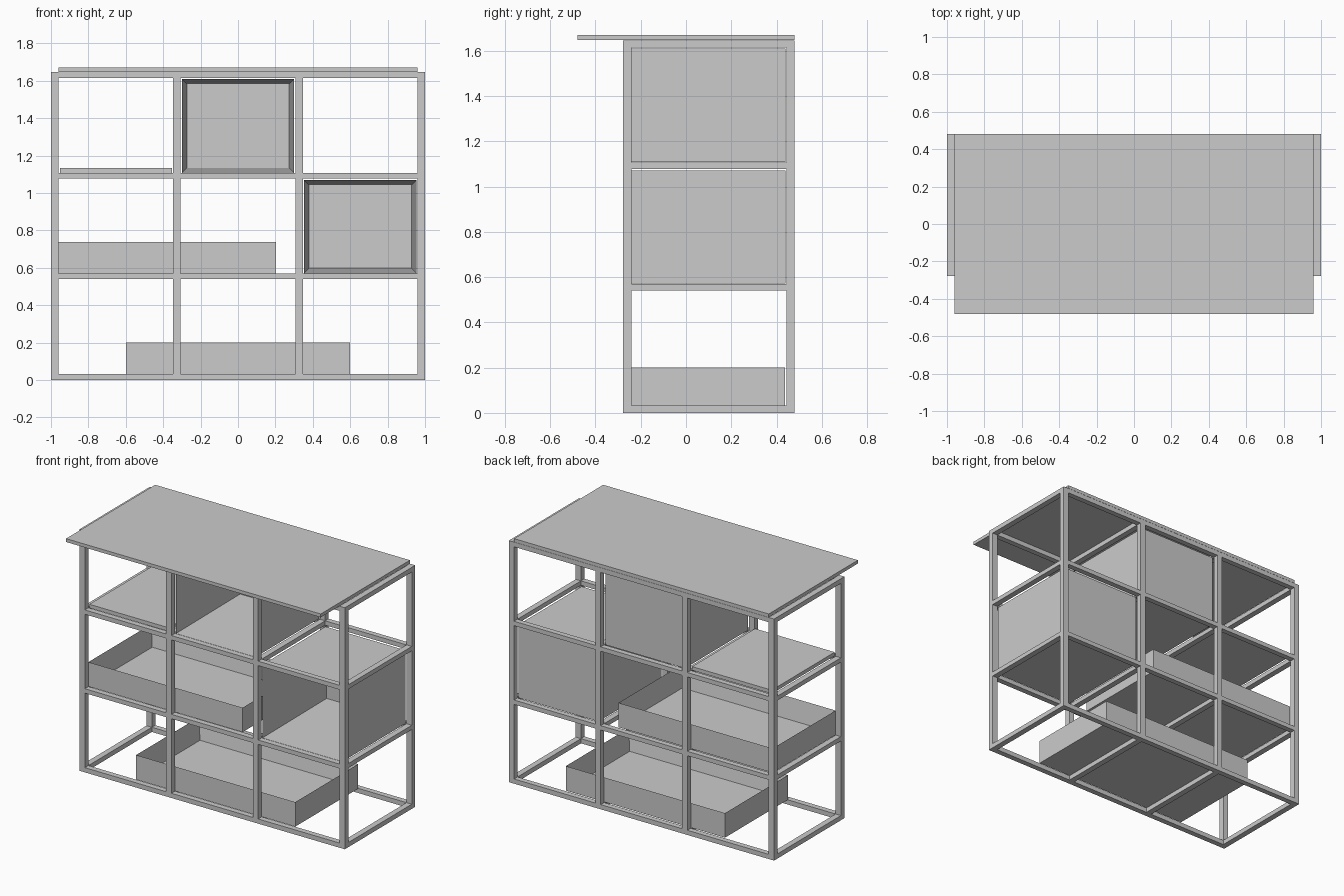
import bpy, bmesh

if "Cube" in bpy.data.objects:
    bpy.data.objects.remove(bpy.data.objects["Cube"])

Y0, Y1 = -0.278, 0.48          # frame depth
YI0, YI1 = -0.24, 0.443        # inside faces of the posts
POSTS = [(-1, -0.96), (-0.347, -0.307), (0.307, 0.347), (0.96, 1)]
LEVELS = [(0, 0.032), (0.54, 0.57), (1.077, 1.107), (1.614, 1.646)]


def box(name, x, y, z):
    """Axis-aligned block from (min, max) ranges."""
    bm = bmesh.new()
    bmesh.ops.create_cube(bm, size=1)
    for v in bm.verts:
        v.co = [r[0] if c < 0 else r[1] for c, r in zip(v.co, (x, y, z))]
    me = bpy.data.meshes.new(name)
    bm.to_mesh(me)
    bm.free()
    ob = bpy.data.objects.new(name, me)
    bpy.context.collection.objects.link(ob)
    return ob


def open_box(name, x, y, z, axis, wall):
    """Hollow container: axis 'y' opens to the front, 'z' opens upward."""
    bm = bmesh.new()
    bmesh.ops.create_cube(bm, size=1)
    i, sign = (1, -1) if axis == 'y' else (2, 1)
    lid = [f for f in bm.faces if f.normal[i] * sign > 0.9]
    for v in bm.verts:
        v.co = [r[0] if c < 0 else r[1] for c, r in zip(v.co, (x, y, z))]
    # inset the open side and push it inward to make walls
    bmesh.ops.inset_region(bm, faces=lid, thickness=wall, use_even_offset=True)
    span = (y, z)[i - 1]
    for v in lid[0].verts:
        v.co[i] -= sign * (span[1] - span[0] - wall)
    bmesh.ops.recalc_face_normals(bm, faces=bm.faces)
    me = bpy.data.meshes.new(name)
    bm.to_mesh(me)
    bm.free()
    ob = bpy.data.objects.new(name, me)
    bpy.context.collection.objects.link(ob)
    return ob


# Frame: posts, long rails and depth rails
for side, y in (("front", (Y0, YI0)), ("back", (YI1, Y1))):
    for i, x in enumerate(POSTS):
        outer = i in (0, 3)
        z = (0, 1.646) if outer else (0.032, 1.614)
        box(f"{side}_post_{i + 1}", x, y, z)
    for j, z in enumerate(LEVELS):
        if j in (0, 3):
            box(f"{side}_rail_{j + 1}", (-0.96, 0.96), y, z)
        else:
            for i in range(3):
                box(f"{side}_rail_{j + 1}_{i + 1}",
                    (POSTS[i][1], POSTS[i + 1][0]), y, z)
for i, x in enumerate(POSTS):
    for j, z in enumerate(LEVELS):
        box(f"depth_rail_{i + 1}_{j + 1}", x, (YI0, YI1), z)

# Table top overhanging the front
box("top_panel", (-0.96, 0.96), (-0.48, 0.48), (1.647, 1.67))

# Shelf in the upper left bay
box("left_shelf", (-0.953, -0.353), (YI0, 0.438), (1.108, 1.133))

# Cubbies open to the front
open_box("upper_cubby", (-0.3, 0.3), (YI0, 0.44), (1.108, 1.61), 'y', 0.027)
open_box("right_cubby", (0.352, 0.955), (YI0, 0.44), (0.571, 1.07), 'y', 0.027)

# Trays open at the top
open_box("middle_tray", (-0.96, 0.203), (YI0, 0.437), (0.571, 0.737), 'z', 0.025)
open_box("bottom_tray", (-0.6, 0.6), (YI0, 0.437), (0.033, 0.2), 'z', 0.025)
